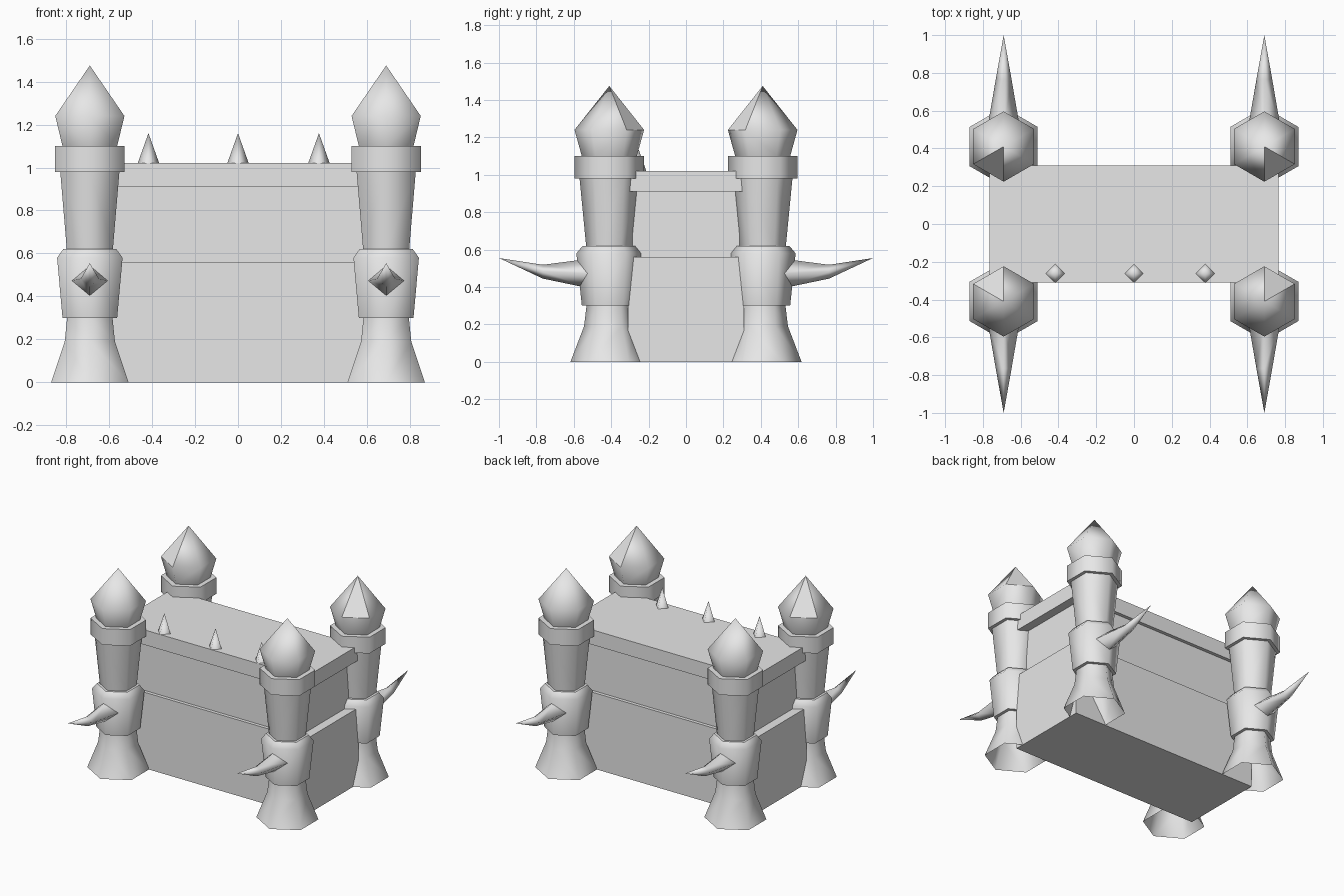
import bpy
import bmesh
from math import cos, sin, radians
from mathutils import Vector

cube = bpy.data.objects.get("Cube")
if cube:
    bpy.data.objects.remove(cube, do_unlink=True)

stone = bpy.data.materials.new("pale grey stone")
stone.use_nodes = True
stone.diffuse_color = (0.8, 0.8, 0.8, 1)
stone.node_tree.nodes["Principled BSDF"].inputs["Base Color"].default_value = (0.8, 0.8, 0.8, 1)

TOWER = Vector((0.69, 0.41, 0))


def finish(name, bm):
    bmesh.ops.recalc_face_normals(bm, faces=bm.faces[:])
    mesh = bpy.data.meshes.new(name)
    bm.to_mesh(mesh)
    bm.free()
    mesh.materials.append(stone)
    obj = bpy.data.objects.new(name, mesh)
    bpy.context.collection.objects.link(obj)
    return obj


def loft(name, rings, tip=None, cap_start=True, flat_tip_face=None):
    """Smooth skin through rings of points, with flat caps or a pointed tip."""
    bm = bmesh.new()
    loops = [[bm.verts.new(p) for p in ring] for ring in rings]
    n = len(loops[0])
    for a, b in zip(loops, loops[1:]):
        for i in range(n):
            j = (i + 1) % n
            bm.faces.new((a[i], a[j], b[j], b[i])).smooth = True
    caps = [loops[0]] if cap_start else []
    if tip is None:
        caps.append(loops[-1])
    else:
        point = bm.verts.new(tip)
        for i in range(n):
            face = bm.faces.new((loops[-1][i], loops[-1][(i + 1) % n], point))
            face.smooth = i != flat_tip_face
    for loop in caps:
        for edge in bm.faces.new(loop).edges:
            edge.smooth = False
    return finish(name, bm)


def block(name, half_x, half_y, z0, z1):
    bm = bmesh.new()
    bmesh.ops.create_cube(bm, size=2)
    for v in bm.verts:
        v.co = (v.co.x * half_x, v.co.y * half_y, z1 if v.co.z > 0 else z0)
    return finish(name, bm)


# Stepped central body
block("lower_wall", 0.765, 0.31, 0, 0.56)
block("upper_wall", 0.70, 0.285, 0.56, 0.91)
block("roof_slab", 0.765, 0.31, 0.91, 1.02)

# Small spikes along the front of the roof
for k, x in enumerate((-0.417, 0, 0.377)):
    ring = [(x + 0.05 * cos(radians(a)), -0.262 + 0.05 * sin(radians(a)), 1.02)
            for a in range(0, 360, 90)]
    loft(f"roof_spike_{k + 1}", [ring], tip=(x, -0.262, 1.16))

# Tower segments as (radius, height) profiles
segments = {
    "foot": [(0.208, 0), (0.135, 0.19), (0.122, 0.3)],
    "band": [(0.147, 0.3), (0.176, 0.58), (0.143, 0.62)],
    "shaft": [(0.124, 0.62), (0.159, 0.98)],
    "collar": [(0.186, 0.98), (0.186, 1.1)],
    "cap": [(0.147, 1.1), (0.186, 1.24)],
}

# Four hexagonal towers, each with an outward horn
for sx, side in ((1, "left"), (-1, "right")):
    for sy, end in ((-1, "front"), (1, "back")):
        def place(x, y, z):
            # local x points outward sideways, local y points to the middle
            return Vector((sx * (TOWER.x + x), sy * (TOWER.y - y), z))

        for part, profile in segments.items():
            rings = [[place(r * cos(radians(a)), r * sin(radians(a)), z)
                      for a in range(90, 450, 60)] for r, z in profile]
            pointed = part == "cap"
            loft(f"{end}_{side}_tower_{part}", rings,
                 tip=place(0, 0, 1.475) if pointed else None,
                 cap_start=part != "foot",
                 flat_tip_face=5 if pointed else None)

        # Curved four-sided horn: (reach, half width, half height, centre height)
        horn = [(0.10, 0.086, 0.08, 0.472), (0.355, 0.042, 0.037, 0.482)]
        rings = [[place(w * cos(radians(a)), -reach, z + h * sin(radians(a)))
                  for a in range(0, 360, 90)] for reach, w, h, z in horn]
        loft(f"{end}_{side}_tower_horn", rings, tip=place(0, -0.59, 0.555))
